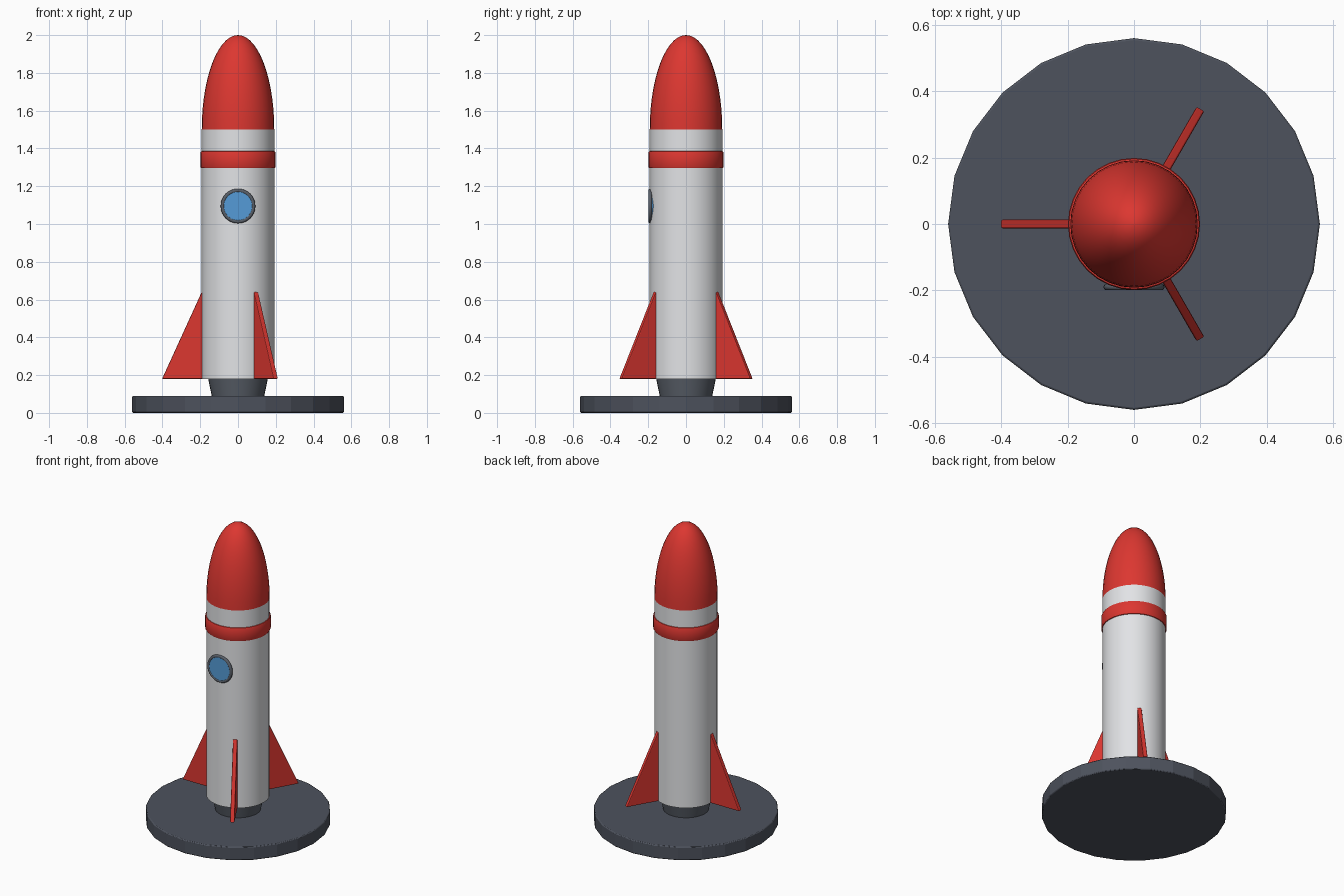
import bpy, math

if "Cube" in bpy.data.objects:
    bpy.data.objects.remove(bpy.data.objects["Cube"])

def material(name, rgb):
    m = bpy.data.materials.new(name)
    m.diffuse_color = (*rgb, 1)
    m.use_nodes = True
    m.node_tree.nodes["Principled BSDF"].inputs["Base Color"].default_value = m.diffuse_color
    return m

RED = material("red paint", (0.72, 0.038, 0.03))
WHITE = material("white paint", (0.76, 0.77, 0.79))
STAND = material("dark slate", (0.075, 0.085, 0.11))
METAL = material("grey metal", (0.10, 0.115, 0.14))
GLASS = material("blue glass", (0.09, 0.33, 0.68))

def mesh_object(name, verts, faces, mat):
    me = bpy.data.meshes.new(name)
    me.from_pydata(verts, [], faces)
    me.materials.append(mat)
    ob = bpy.data.objects.new(name, me)
    bpy.context.collection.objects.link(ob)
    return ob

def smooth(ob, angle=35):
    bpy.ops.object.select_all(action='DESELECT')
    ob.select_set(True)
    bpy.context.view_layer.objects.active = ob
    bpy.ops.object.shade_smooth_by_angle(angle=math.radians(angle))

def lathe(name, profile, mat, n=32):
    """Solid of revolution from (radius, z) points, bottom to top."""
    verts, faces = [], []
    for r, z in profile:
        for i in range(n):
            a = 2 * math.pi * i / n
            verts.append((r * math.cos(a), r * math.sin(a), z))
    for k in range(len(profile) - 1):
        for i in range(n):
            j = (i + 1) % n
            faces.append((k*n + i, k*n + j, (k+1)*n + j, (k+1)*n + i))
    faces.append(tuple(reversed(range(n))))
    faces.append(tuple(range((len(profile) - 1) * n, len(profile) * n)))
    ob = mesh_object(name, verts, faces, mat)
    smooth(ob)
    return ob

def bevel(ob, width):
    b = ob.modifiers.new("soft edges", 'BEVEL')
    b.width, b.segments, b.limit_method = width, 2, 'ANGLE'

# launch stand and engine nozzle
stand = lathe("launch_stand", [(0.56, 0.0), (0.56, 0.09)], STAND, 24)
smooth(stand, 10)
bevel(stand, 0.006)
lathe("engine_nozzle", [(0.138, 0.085), (0.162, 0.2)], METAL)

# body, trim band and nose
lathe("body", [(0.192, 0.18), (0.192, 1.5)], WHITE)
lathe("trim_band", [(0.19, 1.295), (0.196, 1.297), (0.199, 1.303),
                    (0.199, 1.378), (0.196, 1.384), (0.19, 1.386)], RED)
nose = [(0.192 * math.cos(t), 1.5 + 0.5 * math.sin(t))
        for t in (math.pi / 2 * k / 14 for k in range(14))]
lathe("nose_cone", nose + [(0.002, 2.0)], RED)

# three fins, one pointing to the left side
fin_profile = [(0.15, 0.18), (0.402, 0.18), (0.192, 0.64), (0.15, 0.64)]
for k, deg in enumerate((60, 180, 300)):
    t = 0.0135
    verts = [(r, s * t, z) for s in (-1, 1) for r, z in fin_profile]
    faces = [(0, 1, 2, 3), (7, 6, 5, 4)]
    faces += [(i, i + 4, (i + 1) % 4 + 4, (i + 1) % 4) for i in range(4)]
    fin = mesh_object(f"fin_{k + 1}", verts, faces, RED)
    fin.rotation_euler.z = math.radians(deg)
    bevel(fin, 0.005)

# round window on the front
bpy.ops.mesh.primitive_torus_add(major_radius=0.082, minor_radius=0.01,
                                 major_segments=32, minor_segments=10,
                                 location=(0, -0.19, 1.095),
                                 rotation=(math.pi / 2, 0, 0))
rim = bpy.context.object
rim.name = "window_rim"
rim.data.materials.append(METAL)
smooth(rim, 60)
bpy.ops.mesh.primitive_cylinder_add(vertices=32, radius=0.082, depth=0.027,
                                    location=(0, -0.1835, 1.095),
                                    rotation=(math.pi / 2, 0, 0))
pane = bpy.context.object
pane.name = "window_glass"
pane.data.materials.append(GLASS)
smooth(pane)
